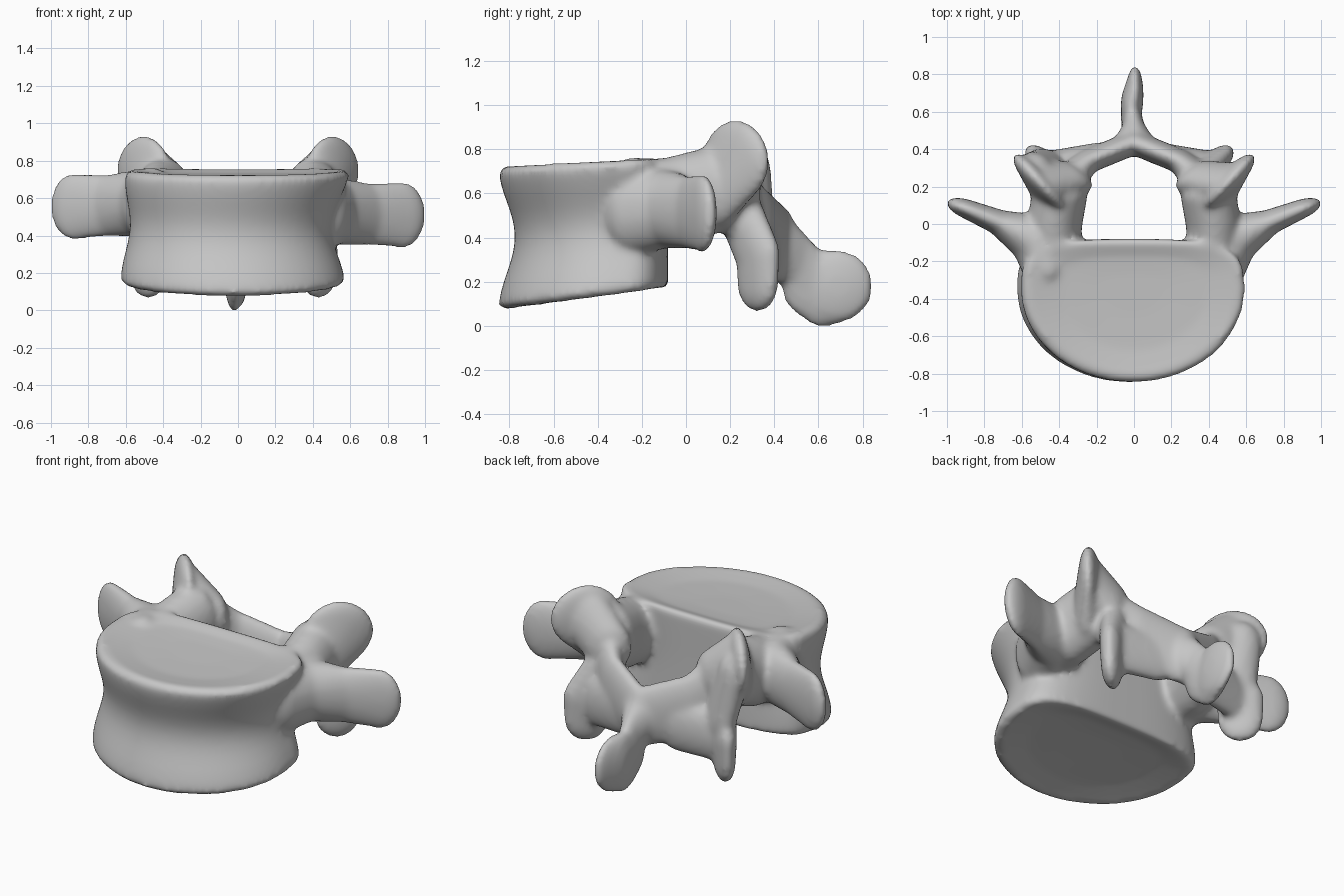
import bpy
import bmesh
from math import radians, cos, sin, pi, copysign
from mathutils import Matrix

cube = bpy.data.objects.get("Cube")
if cube:
    bpy.data.objects.remove(cube, do_unlink=True)

bone = bpy.data.materials.new("bone_grey")
bone.use_nodes = True
colour = (0.57, 0.57, 0.57, 1)
bone.diffuse_color = colour
bone.node_tree.nodes["Principled BSDF"].inputs["Base Color"].default_value = colour

bm = bmesh.new()


def limb(stations, yaw=0, side=1, shift=0, lift=0):
    """Chain of ellipsoids (centre, radii), each pair wrapped in a hull."""
    for pair in zip(stations, stations[1:]):
        part = bmesh.new()
        for centre, radii in pair:
            x, y, z = centre
            place = (Matrix.Translation((x * side + shift, y, z + lift))
                     @ Matrix.Rotation(radians(yaw * side), 4, 'Z')
                     @ Matrix.Diagonal((*radii, 1)))
            bmesh.ops.create_icosphere(part, subdivisions=3, radius=1, matrix=place)
        hull = bmesh.ops.convex_hull(part, input=part.verts[:])
        inside = set(hull["geom_interior"]) | set(hull["geom_unused"])
        loose = [v for v in inside if isinstance(v, bmesh.types.BMVert)]
        bmesh.ops.delete(part, geom=loose, context='VERTS')
        bmesh.ops.recalc_face_normals(part, faces=part.faces[:])
        add(part)


def add(part):
    mesh = bpy.data.meshes.new("part")
    part.to_mesh(mesh)
    part.free()
    bm.from_mesh(mesh)
    bpy.data.meshes.remove(mesh)


def outline(angle):
    """Rounded front, flattened back."""
    c, s = cos(angle), sin(angle)
    if s < 0:
        return 0.6 * c, 0.5 * s - 0.35
    return 0.6 * copysign(abs(c) ** 0.65, c), 0.27 * s ** 0.55 - 0.35


# Drum-shaped body: (height fraction, scale, dish depth) from bottom to top
def build_body():
    part = bmesh.new()
    cap = [(0.3, 0.03), (0.65, 0.025), (0.86, 0.008), (0.95, 0)]
    profile = [(0, scale, dish) for scale, dish in cap]
    for i in range(13):
        t = 0.04 + 0.92 * i / 12
        profile.append((t, 1 - 0.1 * sin(pi * t) ** 2, 0))
    profile += [(1, scale, -dish) for scale, dish in reversed(cap)]
    count = 64
    rings = []
    for t, scale, dish in profile:
        ring = []
        for i in range(count):
            x, y = outline(2 * pi * i / count)
            pivot = -0.35 if dish else -0.1
            y = pivot + (y - pivot) * scale
            low = 0.07 + (y + 0.84) * 0.135
            high = 0.75 + (y + 0.35) * 0.05
            shift = 0.025 * (t - 1) - 0.025 * sin(pi * t)
            ring.append(part.verts.new((x * scale + shift, y,
                                        low + (high - low) * t + dish)))
        rings.append(ring)
    for a, b in zip(rings, rings[1:]):
        for i in range(count):
            j = (i + 1) % count
            part.faces.new((a[i], a[j], b[j], b[i]))
    part.faces.new(rings[0][::-1])
    part.faces.new(rings[-1])
    add(part)


build_body()

for side in (1, -1):
    # Pedicle joining body and arch
    limb([((0.43, -0.17, 0.55), (0.14, 0.1, 0.19)),
          ((0.425, 0.0, 0.58), (0.15, 0.1, 0.205)),
          ((0.4, 0.14, 0.62), (0.15, 0.1, 0.2))], 0, side)
    # Transverse process with a broad root
    limb([((0.46, -0.24, 0.52), (0.13, 0.14, 0.2)),
          ((0.52, -0.09, 0.53), (0.14, 0.14, 0.18)),
          ((0.7, 0.0, 0.515), (0.11, 0.07, 0.165)),
          ((0.88, 0.075, 0.51), (0.13, 0.052, 0.18))], 20, side,
         0, 0 if side > 0 else 0.045)
    # Superior articular process and its inner shoulder
    limb([((0.45, 0.14, 0.6), (0.13, 0.08, 0.16)),
          ((0.505, 0.225, 0.745), (0.2, 0.06, 0.19))], 47, side)
    limb([((0.48, 0.23, 0.74), (0.15, 0.07, 0.15)),
          ((0.34, 0.25, 0.62), (0.13, 0.07, 0.15))], 30, side)
    # Lamina
    limb([((0.37, 0.22, 0.57), (0.13, 0.09, 0.17)),
          ((0.26, 0.33, 0.44), (0.11, 0.065, 0.2)),
          ((0, 0.435, 0.365), (0.08, 0.065, 0.175))], -30, side)
    # Inferior articular process and the web that ties it to the lamina
    drift = 0 if side > 0 else -0.05
    limb([((0.36, 0.26, 0.48), (0.12, 0.08, 0.13)),
          ((0.43, 0.325, 0.32), (0.13, 0.065, 0.14)),
          ((0.43, 0.325, 0.195), (0.125, 0.057, 0.133))], 42, side, drift)
    limb([((0.14, 0.375, 0.34), (0.09, 0.06, 0.15)),
          ((0.4, 0.33, 0.32), (0.1, 0.06, 0.15))], 0, side, drift)

# Bridge behind the right superior facet
limb([((0.52, 0.3, 0.69), (0.1, 0.08, 0.14)),
      ((0.45, 0.32, 0.42), (0.12, 0.07, 0.14))], 30, -1)

# Spinous process
limb([((0, 0.44, 0.37), (0.11, 0.06, 0.14)),
      ((0, 0.5, 0.3), (0.06, 0.08, 0.14)),
      ((-0.015, 0.56, 0.19), (0.055, 0.13, 0.155)),
      ((-0.02, 0.62, 0.17), (0.052, 0.14, 0.178)),
      ((0.005, 0.69, 0.18), (0.046, 0.16, 0.165))])

mesh = bpy.data.meshes.new("vertebra")
bm.to_mesh(mesh)
bm.free()
mesh.materials.append(bone)
vertebra = bpy.data.objects.new("vertebra", mesh)
bpy.context.collection.objects.link(vertebra)

# Fuse the parts into one skin and soften the joins
remesh = vertebra.modifiers.new("fuse", 'REMESH')
remesh.mode = 'VOXEL'
remesh.voxel_size = 0.016
remesh.use_smooth_shade = True
smooth = vertebra.modifiers.new("soften", 'SMOOTH')
smooth.factor = 0.5
smooth.iterations = 12
